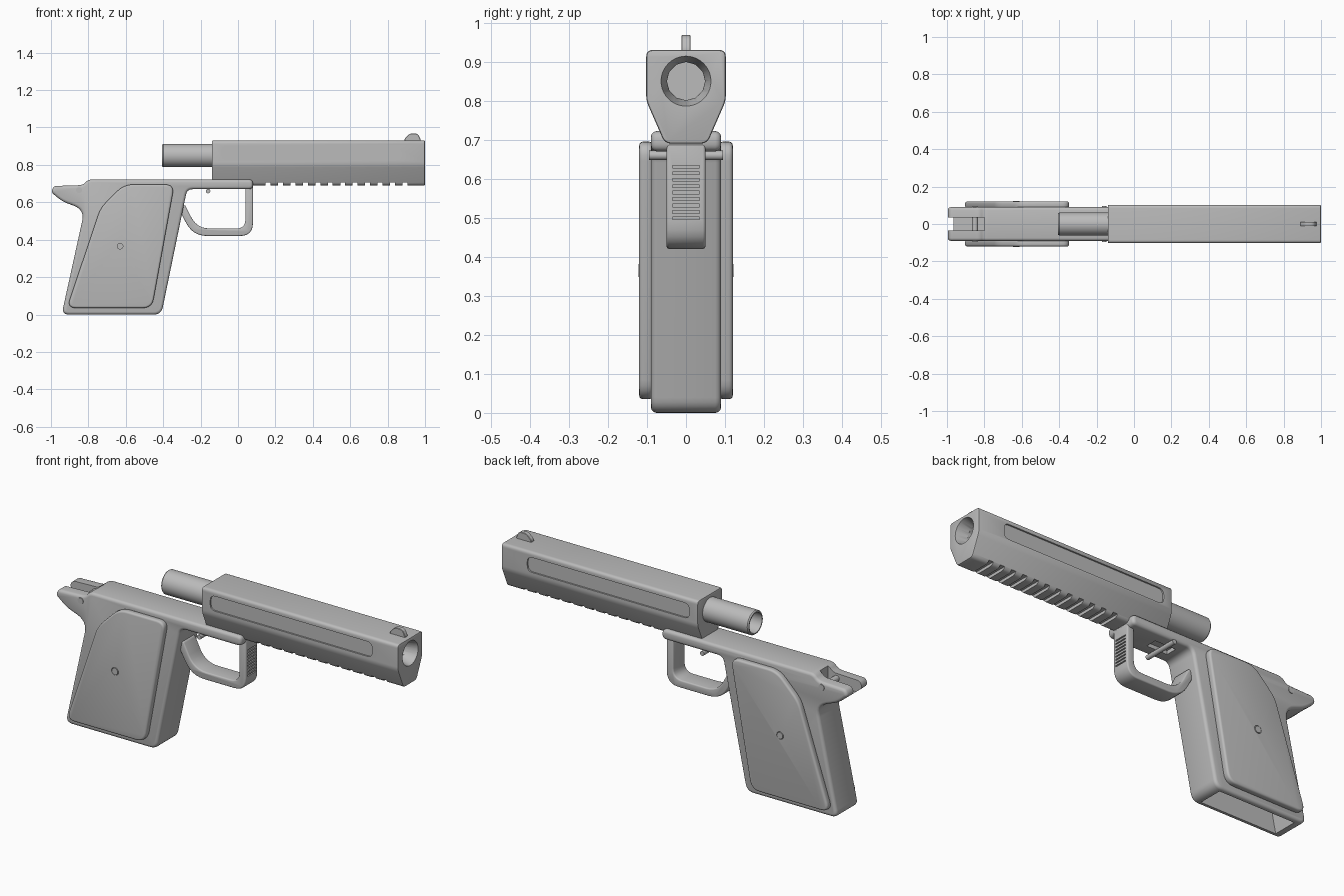
import bpy, bmesh, math
from mathutils import Vector

if "Cube" in bpy.data.objects:
    bpy.data.objects.remove(bpy.data.objects["Cube"])

GREY = (0.5, 0.5, 0.5, 1)
metal = bpy.data.materials.new("plain_grey")
metal.use_nodes = True
metal.diffuse_color = GREY
metal.node_tree.nodes["Principled BSDF"].inputs["Base Color"].default_value = GREY
AXIS_Z = 0.85  # height of the barrel axis


def finish(name, bm):
    bmesh.ops.recalc_face_normals(bm, faces=bm.faces)
    mesh = bpy.data.meshes.new(name)
    bm.to_mesh(mesh)
    bm.free()
    mesh.materials.append(metal)
    obj = bpy.data.objects.new(name, mesh)
    bpy.context.collection.objects.link(obj)
    return obj


def fillet(points, steps=6):
    """Round each (a, b, radius) corner of a closed outline."""
    out = []
    for i, (a, b, r) in enumerate(points):
        p = Vector((a, b))
        prev, nxt = Vector(points[i - 1][:2]), Vector(points[(i + 1) % len(points)][:2])
        if r == 0:
            out.append(p)
            continue
        d = min(r, 0.48 * (prev - p).length, 0.48 * (nxt - p).length)
        s, e = p + (prev - p).normalized() * d, p + (nxt - p).normalized() * d
        for k in range(steps + 1):
            t = k / steps
            out.append(s * (1 - t) ** 2 + p * 2 * t * (1 - t) + e * t * t)
    return out


def prism(name, outline, lo, hi, axis="y"):
    """Extrude an outline along y (outline in x, z) or x (outline in y, z)."""
    bm = bmesh.new()
    place = (lambda p, h: (p[0], h, p[1])) if axis == "y" else (lambda p, h: (h, p[0], p[1]))
    rings = [[bm.verts.new(place(p, h)) for p in outline] for h in (lo, hi)]
    for ring in rings:
        bm.faces.new(ring)
    n = len(outline)
    for i in range(n):
        j = (i + 1) % n
        bm.faces.new((rings[0][i], rings[0][j], rings[1][j], rings[1][i]))
    return finish(name, bm)


def lathe(name, profile, segs=40):
    """Turn (x, radius) points around the barrel axis."""
    bm = bmesh.new()
    verts = [bm.verts.new((x, r, AXIS_Z)) for x, r in profile]
    edges = [bm.edges.new(pair) for pair in zip(verts, verts[1:])]
    bmesh.ops.spin(bm, geom=verts + edges, cent=(0, 0, AXIS_Z), axis=(1, 0, 0),
                   angle=math.tau, steps=segs)
    bmesh.ops.remove_doubles(bm, verts=bm.verts, dist=1e-5)
    return finish(name, bm)


def boxes(name, spans):
    """Separate boxes, each given as (x0, x1, half_width, z0, z1)."""
    bm = bmesh.new()
    for x0, x1, w, z0, z1 in spans:
        cube = bmesh.ops.create_cube(bm, size=1)
        for v in cube["verts"]:
            v.co = ((x0 + x1) / 2 + v.co.x * (x1 - x0), v.co.y * 2 * w,
                    (z0 + z1) / 2 + v.co.z * (z1 - z0))
    return finish(name, bm)


def circle(x, z, r, n=20):
    return [(x + r * math.cos(math.tau * i / n), z + r * math.sin(math.tau * i / n))
            for i in range(n)]


def bake(obj, bevel=0, cutters=(), segments=3):
    """Round the edges, carve with the cutters, then keep the plain mesh."""
    if bevel:
        mod = obj.modifiers.new("round", "BEVEL")
        mod.width, mod.segments = bevel, segments
        mod.limit_method, mod.angle_limit = "ANGLE", math.radians(40)
    for cutter in cutters:
        cutter.hide_render = True
        mod = obj.modifiers.new("cut", "BOOLEAN")
        mod.operation, mod.solver, mod.object = "DIFFERENCE", "EXACT", cutter
    bpy.context.view_layer.update()
    dg = bpy.context.evaluated_depsgraph_get()
    mesh = bpy.data.meshes.new_from_object(obj.evaluated_get(dg))
    obj.modifiers.clear()
    obj.data = mesh
    for cutter in cutters:
        bpy.data.objects.remove(cutter)
    return obj


# Frame with grip, rear tang, open grip well and hammer slot
frame = prism("frame", fillet([
    (0.08, 0.722, 0.024), (0.08, 0.67, 0.024), (-0.272, 0.67, 0.03),
    (-0.41, 0, 0.04), (-0.943, 0, 0.04), (-0.82, 0.56, 0.07),
    (-0.94, 0.605, 0.03), (-1, 0.655, 0.02), (-0.985, 0.687, 0.02),
    (-0.83, 0.692, 0.03), (-0.8, 0.722, 0.02)]), -0.09, 0.09)
well = prism("well_cutter", [(-0.9, -0.05), (-0.46, -0.05), (-0.335, 0.55), (-0.775, 0.55)],
             -0.065, 0.065)
slots = boxes("slot_cutter", [(-1.1, -0.8, 0.034, 0.625, 0.8), (-0.22, -0.1, 0.03, 0.6, 0.69)])
bake(frame, 0.015, [well, slots])

# Trigger guard with grooved front
guard = prism("trigger_guard", fillet([
    (0.08, 0.69, 0), (0.08, 0.42, 0.07), (-0.24, 0.42, 0.09), (-0.315, 0.56, 0.02),
    (-0.285, 0.59, 0.015), (-0.22, 0.46, 0.08), (0.04, 0.46, 0.05), (0.04, 0.69, 0)]),
    -0.05, 0.05)
grooves = boxes("groove_cutter", [(0.073, 0.12, 0.034, 0.495 + 0.0165 * i, 0.502 + 0.0165 * i)
                                  for i in range(9)])
bake(guard, 0.013, [grooves])

# Cross pins
prism("trigger_pin", circle(-0.16, 0.66, 0.012), -0.095, 0.095)
prism("hammer_pin", circle(-0.85, 0.665, 0.016), -0.093, 0.093)

# Grip panels and screws on both sides
panel_outline = fillet([
    (-0.915, 0.035, 0.05), (-0.46, 0.035, 0.05), (-0.34, 0.695, 0.05),
    (-0.61, 0.695, 0.05), (-0.735, 0.57, 0.04)])
for side, s in (("left", 1), ("right", -1)):
    panel = prism(side + "_grip_panel", panel_outline, s * 0.085, s * 0.12)
    screw_hole = prism("screw_cutter", circle(-0.63, 0.365, 0.02), s * 0.112, s * 0.15)
    bake(panel, 0.01, [screw_hole])
    prism(side + "_grip_screw", circle(-0.63, 0.365, 0.017), s * 0.105, s * 0.122)

# Slide with side recesses, notched underside and muzzle
slide = prism("slide", fillet([
    (-0.102, 0.93, 0.018), (0.102, 0.93, 0.018), (0.102, 0.8, 0.015), (0.054, 0.69, 0.018),
    (-0.054, 0.69, 0.018), (-0.102, 0.8, 0.015)]), -0.14, 1, "x")
recess = fillet([(-0.09, 0.825, 0.03), (0.85, 0.825, 0.03), (0.85, 0.903, 0.03),
                 (-0.09, 0.903, 0.03)])
cutters = [prism("recess_cutter", recess, s * 0.094, s * 0.2) for s in (1, -1)]
cutters.append(boxes("notch_cutter", [(0.148 + 0.0665 * i, 0.174 + 0.0665 * i, 0.2, 0.6, 0.705)
                                      for i in range(12)]))
cutters.append(lathe("muzzle_cutter", [(0.94, 0), (0.94, 0.048), (1, 0.064),
                                       (1.1, 0.064), (1.1, 0)]))
cutters.append(lathe("bore_cutter", [(0.5, 0), (0.5, 0.049), (0.97, 0.049), (0.97, 0)], 12))
bake(slide, 0.006, cutters, 2)

# Hollow barrel behind the slide
lathe("barrel", [(-0.12, 0), (-0.12, 0.0625), (-0.399, 0.0625), (-0.405, 0.058),
                 (-0.405, 0.052), (-0.15, 0.052), (-0.15, 0)])

# Front sight
sight = prism("front_sight", fillet([
    (0.89, 0.92, 0), (0.89, 0.94, 0.01), (0.918, 0.968, 0.015), (0.962, 0.968, 0.02),
    (0.977, 0.935, 0.01), (0.977, 0.92, 0)]), -0.012, 0.012)
bake(sight, 0.002, segments=1)

# Smooth shading with crisp edges
for obj in bpy.context.collection.objects:
    if obj.type == "MESH":
        obj.select_set(True)
        bpy.context.view_layer.objects.active = obj
bpy.ops.object.shade_smooth_by_angle(angle=math.radians(32))
